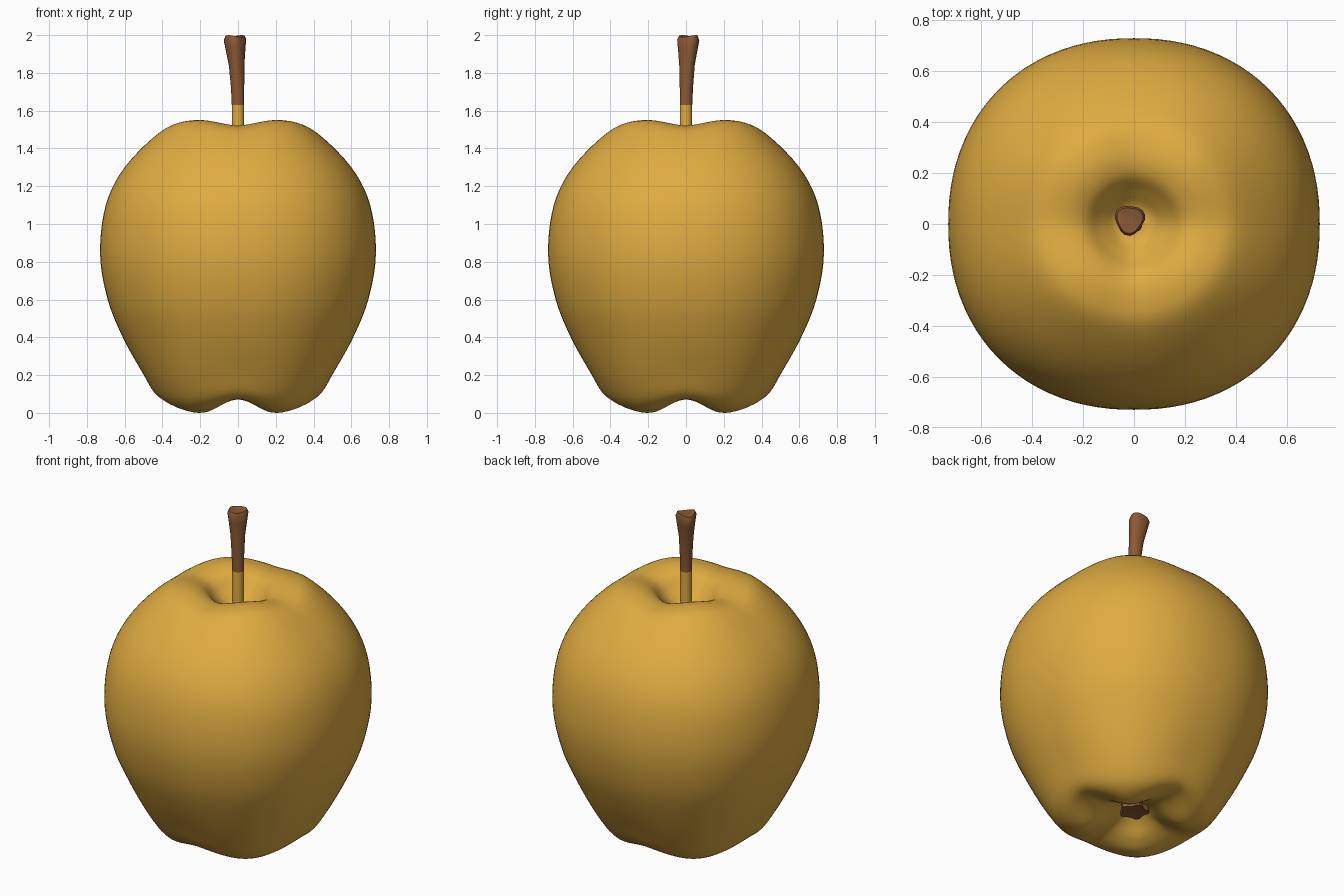
import bpy, math

if "Cube" in bpy.data.objects:
    bpy.data.objects.remove(bpy.data.objects["Cube"])

def material(name, rgb):
    m = bpy.data.materials.new(name)
    m.diffuse_color = (*rgb, 1)
    m.use_nodes = True
    m.node_tree.nodes["Principled BSDF"].inputs["Base Color"].default_value = m.diffuse_color
    return m

GOLD = material("golden skin", (0.74, 0.41, 0.053))
BROWN = material("woody brown", (0.26, 0.10, 0.035))

def spline(pts, steps):
    """Catmull-Rom curve through the points."""
    out = []
    for i in range(len(pts) - 1):
        a, b, c, d = (pts[max(0, min(len(pts) - 1, i + k))] for k in (-1, 0, 1, 2))
        for s in range(steps):
            t = s / steps
            out.append(tuple(0.5 * (2 * q + (r - p) * t + (2 * p - 5 * q + 4 * r - s4) * t * t
                       + (3 * q - p - 3 * r + s4) * t ** 3) for p, q, r, s4 in zip(a, b, c, d)))
    return out + [tuple(pts[-1])]

def loft(name, rings, mats, rule, angle):
    """Skin closed rings of equal size, capping both ends."""
    n = len(rings[0])
    verts = [v for ring in rings for v in ring]
    faces = [(i * n + j, i * n + (j + 1) % n, (i + 1) * n + (j + 1) % n, (i + 1) * n + j)
             for i in range(len(rings) - 1) for j in range(n)]
    faces.append(tuple(reversed(range(n))))
    faces.append(tuple(range(len(verts) - n, len(verts))))
    me = bpy.data.meshes.new(name)
    me.from_pydata(verts, [], faces)
    for m in mats:
        me.materials.append(m)
    for p in me.polygons:
        p.material_index = rule(p.center)
    ob = bpy.data.objects.new(name, me)
    bpy.context.collection.objects.link(ob)
    bpy.ops.object.select_all(action='DESELECT')
    ob.select_set(True)
    bpy.context.view_layer.objects.active = ob
    bpy.ops.object.shade_smooth_by_angle(angle=math.radians(angle))
    return ob

# Fruit body: blend between a valley profile (on the axes) and a lobe profile (on the diagonals)
valley = [(.005, .135), (.07, .13), (.13, .105), (.22, .08), (.33, .072), (.43, .095), (.51, .22),
          (.61, .40), (.69, .60), (.73, .84), (.70, 1.10), (.60, 1.30), (.42, 1.48),
          (.30, 1.52), (.20, 1.505), (.13, 1.44), (.07, 1.39), (.005, 1.38)]
lobe = [(.005, .135), (.07, .13), (.13, .09), (.20, .03), (.29, 0), (.41, .04), (.51, .17),
        (.63, .40), (.71, .60), (.75, .84), (.72, 1.10), (.615, 1.31), (.43, 1.505),
        (.31, 1.55), (.20, 1.525), (.13, 1.45), (.07, 1.39), (.005, 1.38)]
N = 96
rings = []
for (r0, z0), (r1, z1) in zip(spline(valley, 5), spline(lobe, 5)):
    ring = []
    for j in range(N):
        a = 2 * math.pi * j / N
        w = (math.sin(2 * a) ** 2) ** 0.8
        r = r0 + (r1 - r0) * w
        ring.append((r * math.cos(a), r * math.sin(a), max(0, z0 + (z1 - z0) * w)))
    rings.append(ring)
loft("fruit_body", rings, [GOLD], lambda c: 0, 60)

# Stem: slim rod, gold at the foot, flaring and leaning to a lumpy woody tip
path = [(0, 0, 1.36, .033), (0, 0, 1.50, .033), (0, 0, 1.63, .033), (-.002, .002, 1.72, .035),
        (-.008, .007, 1.84, .041), (-.014, .014, 1.93, .052), (-.017, .017, 1.975, .058),
        (-.017, .017, 1.995, .050), (-.015, .017, 1.99, .025)]
S = 20
rings = []
for x, y, z, r in path:
    k = max(0, min(1, (z - 1.75) / .2))
    ring = []
    for j in range(S):
        a = 2 * math.pi * j / S
        q = r * (1 + .10 * k * math.sin(3 * a + .3))
        ring.append((x + q * math.cos(a), y + q * math.sin(a), z + .005 * k * math.sin(2 * a)))
    rings.append(ring)
loft("stem", rings, [GOLD, BROWN], lambda c: 1 if c.z > 1.63 else 0, 50)

# Dried blossom end: ragged five-pointed disc in the underside hollow
rings = []
for z, r in [(.10, .035), (.095, .075), (.15, .07)]:
    rings.append([(r * (1 + .15 * math.cos(5 * a)) * math.cos(a),
                   r * (1 + .15 * math.cos(5 * a)) * math.sin(a), z)
                  for a in (2 * math.pi * j / 30 for j in range(30))])
loft("blossom_end", rings, [BROWN], lambda c: 0, 40)
